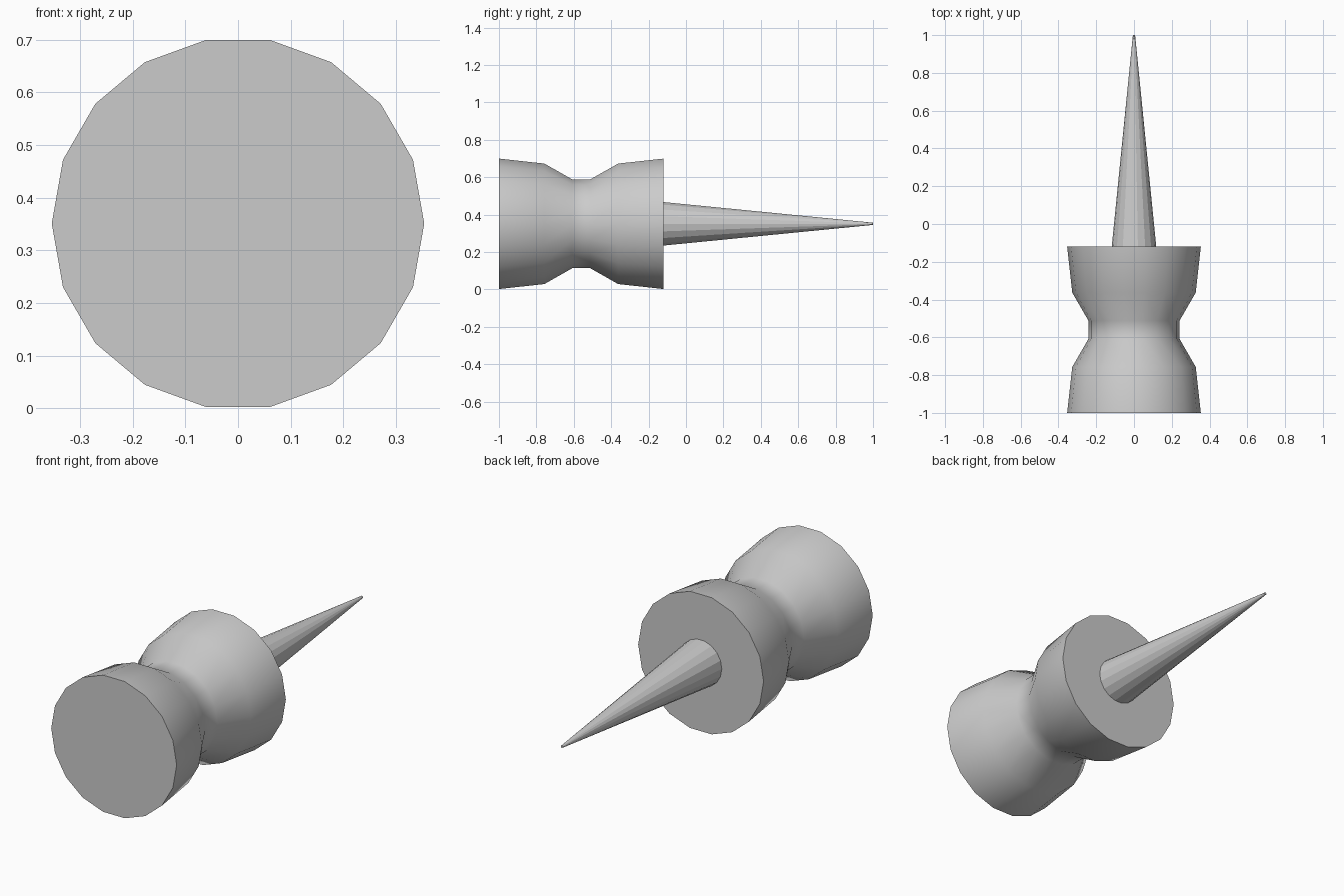
import bpy, bmesh
from math import cos, sin, tau

if "Cube" in bpy.data.objects:
    bpy.data.objects.remove(bpy.data.objects["Cube"])

AXIS_Z = 0.351
SIDES = 18


def lathe(name, profile, cap_start=True):
    """Revolve (y, radius) points around the horizontal y axis."""
    bm = bmesh.new()
    rings = [[bm.verts.new((r * cos(tau * i / SIDES), y, AXIS_Z + r * sin(tau * i / SIDES)))
              for i in range(SIDES)] for y, r in profile]
    for a, b in zip(rings, rings[1:]):
        for i in range(SIDES):
            j = (i + 1) % SIDES
            bm.faces.new((a[i], a[j], b[j], b[i]))
    if cap_start:
        bm.faces.new(rings[0])
    bm.faces.new(rings[-1])
    bmesh.ops.recalc_face_normals(bm, faces=bm.faces)
    mesh = bpy.data.meshes.new(name)
    bm.to_mesh(mesh)
    bm.free()
    obj = bpy.data.objects.new(name, mesh)
    bpy.context.collection.objects.link(obj)
    return obj


# Waisted grip, smooth sides with flat ends
grip = lathe("pin_grip", [(-1, 0.354), (-0.757, 0.327), (-0.608, 0.241),
                          (-0.512, 0.241), (-0.363, 0.327), (-0.12, 0.354)])
bpy.context.view_layer.objects.active = grip
grip.select_set(True)
bpy.ops.object.shade_smooth_by_angle(angle=0.7)

# Tapered needle, faceted
lathe("pin_needle", [(-0.12, 0.118), (1, 0.006)], cap_start=False)
